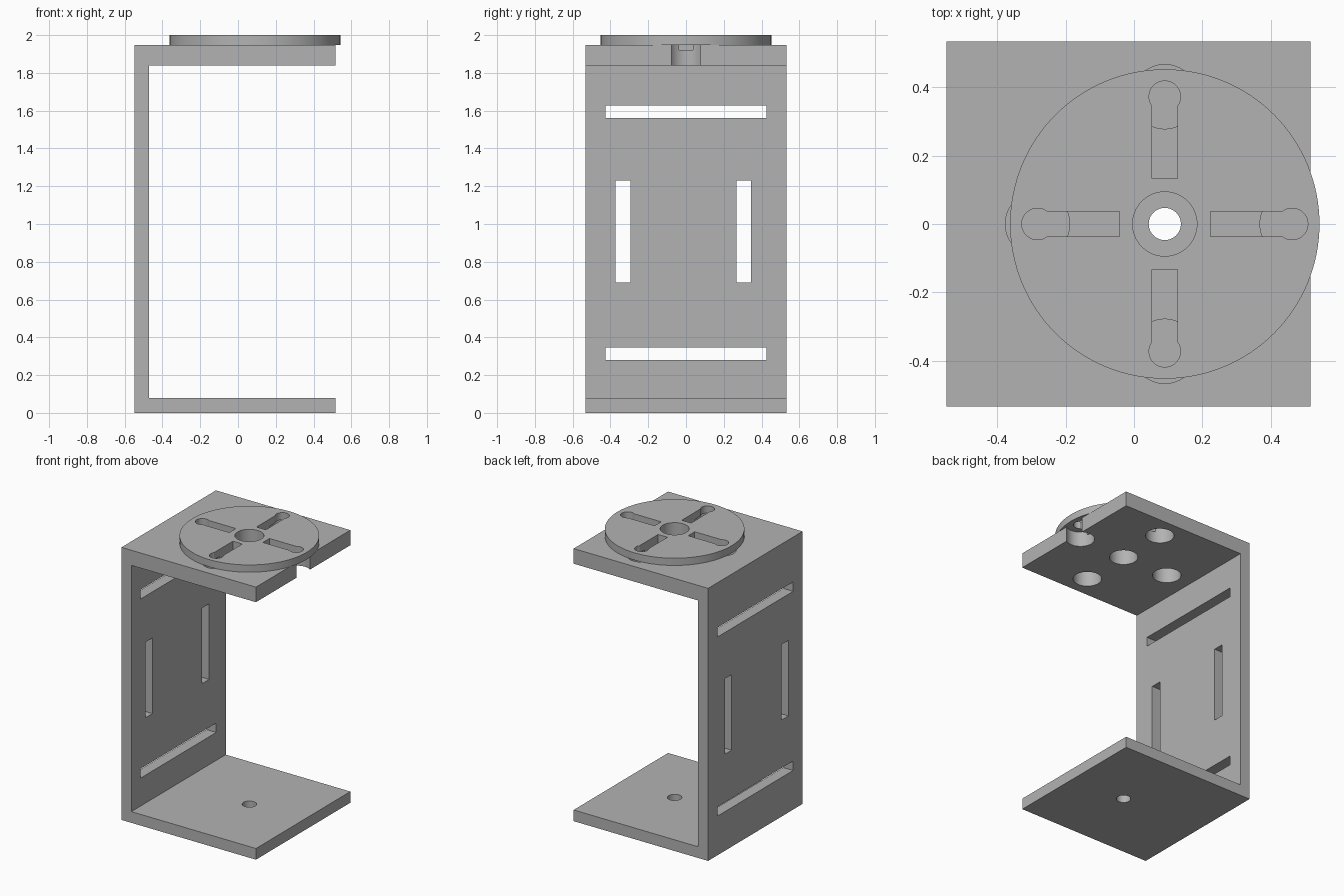
import bpy, bmesh, math
from mathutils import Matrix, Vector

default = bpy.data.objects.get("Cube")
if default:
    bpy.data.objects.remove(default, do_unlink=True)

grey = bpy.data.materials.new("plain grey")
grey.use_nodes = True
grey.diffuse_color = (0.45, 0.45, 0.45, 1)
grey.node_tree.nodes["Principled BSDF"].inputs["Base Color"].default_value = grey.diffuse_color


def finish(name, bm):
    bmesh.ops.recalc_face_normals(bm, faces=bm.faces)
    mesh = bpy.data.meshes.new(name)
    bm.to_mesh(mesh)
    bm.free()
    obj = bpy.data.objects.new(name, mesh)
    mesh.materials.append(grey)
    bpy.context.collection.objects.link(obj)
    return obj


def box(name, x, y, z, turn=Matrix()):
    low, high = Vector((x[0], y[0], z[0])), Vector((x[1], y[1], z[1]))
    bm = bmesh.new()
    shape = Matrix.Translation((low + high) / 2) @ Matrix.Diagonal((*(high - low), 1))
    bmesh.ops.create_cube(bm, size=1, matrix=turn @ shape)
    return finish(name, bm)


def cylinder(name, centre, radius, z, sides=64):
    bm = bmesh.new()
    bmesh.ops.create_cone(bm, cap_ends=True, segments=sides, radius1=radius, radius2=radius,
                          depth=z[1] - z[0],
                          matrix=Matrix.Translation((centre[0], centre[1], sum(z) / 2)))
    return finish(name, bm)


def cut(cutter, *targets):
    """Cut one shape out of the targets, then discard it."""
    cutter.hide_render = True
    for target in targets:
        mod = target.modifiers.new("cut", 'BOOLEAN')
        mod.operation = 'DIFFERENCE'
        mod.solver = 'EXACT'
        mod.object = cutter
        bpy.context.view_layer.objects.active = target
        bpy.ops.object.modifier_apply(modifier=mod.name)
    bpy.data.objects.remove(cutter, do_unlink=True)


# C-shaped bracket from an extruded side profile
BACK, INNER, FRONT, HALF, TOP = -0.548, -0.47, 0.515, 0.533, 1.948
bm = bmesh.new()
profile = [(BACK, 0), (FRONT, 0), (FRONT, 0.08), (INNER, 0.08),
           (INNER, 1.84), (FRONT, 1.84), (FRONT, TOP), (BACK, TOP)]
face = bm.faces.new([bm.verts.new((x, -HALF, z)) for x, z in profile])
ext = bmesh.ops.extrude_face_region(bm, geom=[face])
bmesh.ops.translate(bm, vec=(0, 2 * HALF, 0),
                    verts=[v for v in ext["geom"] if isinstance(v, bmesh.types.BMVert)])
bracket = finish("bracket", bm)

# Round horn disc on the top plate
CX = 0.09
horn = cylinder("horn_disc", (CX, 0), 0.452, (TOP, 2.0), 128)

# Rectangular slots through the wall
wall = (BACK - 0.1, INNER + 0.1)
for z in ((0.28, 0.347), (1.56, 1.627)):
    cut(box("slot_cutter", wall, (-0.427, 0.425), z), bracket)
for y in ((-0.373, -0.295), (0.267, 0.345)):
    cut(box("slot_cutter", wall, y, (0.69, 1.23)), bracket)

# Centre holes
cut(cylinder("hole_cutter", (CX, 0), 0.047, (-0.1, 0.2)), bracket)
cut(cylinder("hole_cutter", (CX, 0), 0.094, (1.7, 2.1)), bracket, horn)

# Four plate holes, each with a keyhole slot above
for i in range(4):
    angle = i * math.pi / 2
    spot = (CX + 0.372 * math.cos(angle), 0.372 * math.sin(angle))
    turn = Matrix.Translation((CX, 0, 0)) @ Matrix.Rotation(angle, 4, 'Z')
    cut(cylinder("hole_cutter", spot, 0.094, (1.7, TOP + 0.03)), bracket)
    cut(box("slot_cutter", (0.133, 0.372), (-0.037, 0.037), (1.922, 2.1), turn), bracket, horn)
    cut(cylinder("hole_cutter", spot, 0.046, (1.7, 2.1), 48), horn)

# Smooth round walls, sharp edges kept
for obj in (bracket, horn):
    bpy.ops.object.select_all(action='DESELECT')
    obj.select_set(True)
    bpy.context.view_layer.objects.active = obj
    bpy.ops.object.shade_smooth_by_angle(angle=math.radians(30))
